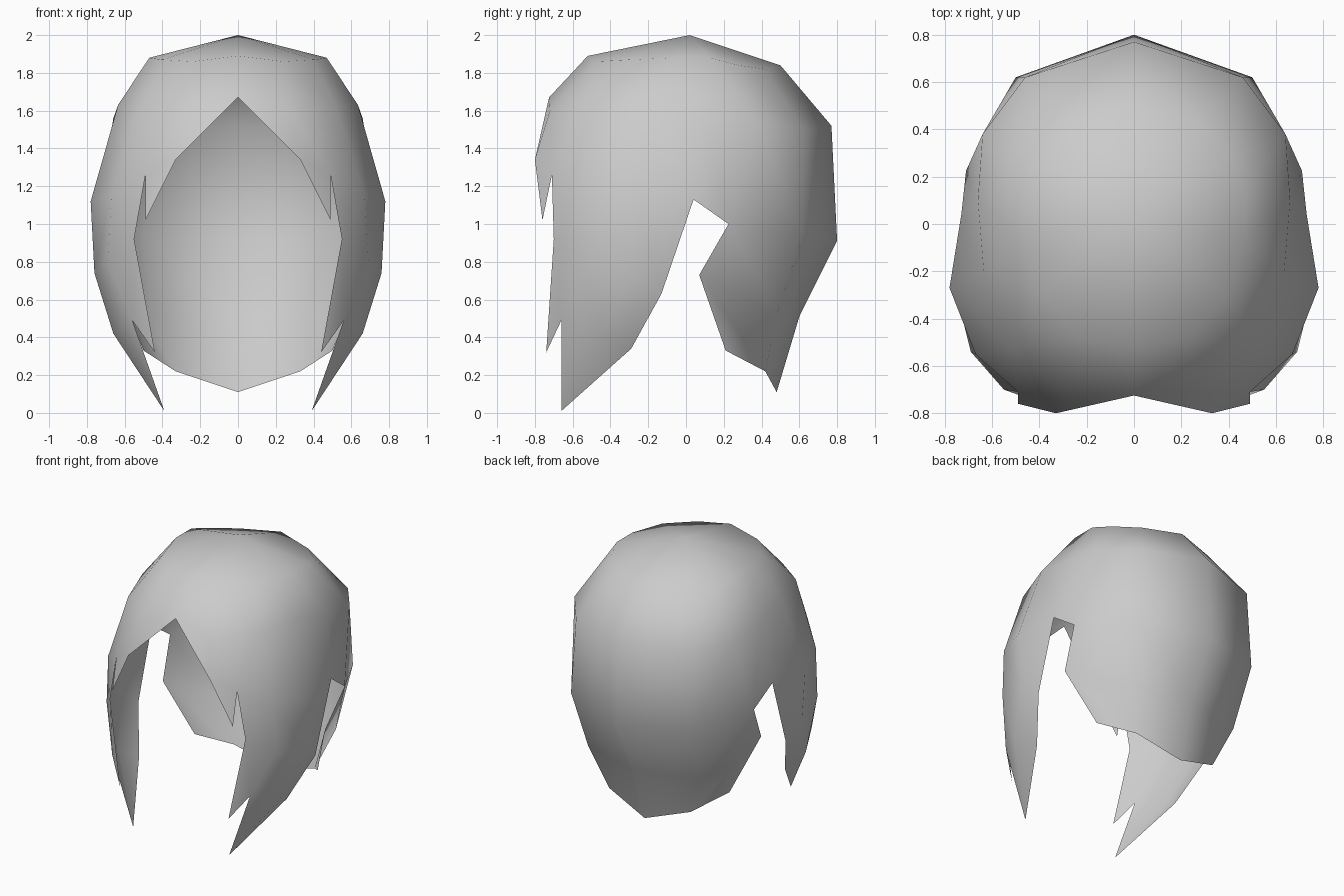
import bpy
import bmesh
import math

cube = bpy.data.objects.get("Cube")
if cube:
    bpy.data.objects.remove(cube, do_unlink=True)

# One flat grey for the whole hairpiece
grey = bpy.data.materials.new("light_grey")
grey.use_nodes = True
grey.diffuse_color = (0.6, 0.6, 0.6, 1)
bsdf = next(n for n in grey.node_tree.nodes if n.type == 'BSDF_PRINCIPLED')
bsdf.inputs["Base Color"].default_value = (0.6, 0.6, 0.6, 1)
bsdf.inputs["Roughness"].default_value = 0.8

bm = bmesh.new()


def points(*coords):
    return [bm.verts.new(c) for c in coords]


def strip(upper, lower):
    """Fill between two rows; a repeated point turns a quad into a triangle."""
    for i in range(len(upper) - 1):
        loop = [upper[i], upper[i + 1], lower[i + 1], lower[i]]
        loop = list(dict.fromkeys(loop))
        if len(loop) > 2:
            bm.faces.new(loop)


# Rings of one half, each running from the front centre to the back centre
crown, = points((0, 0.02, 2.0))
top = points((0, -0.52, 1.89), (0.24, -0.48, 1.86), (0.40, -0.30, 1.87), (0.47, -0.05, 1.88),
             (0.47, 0.13, 1.88), (0.42, 0.28, 1.84), (0.28, 0.42, 1.82), (0, 0.50, 1.84))
brow = points((0, -0.725, 1.67), (0.28, -0.72, 1.60), (0.52, -0.53, 1.62), (0.635, -0.20, 1.63),
              (0.66, 0.10, 1.56), (0.64, 0.38, 1.53), (0.46, 0.62, 1.50), (0, 0.77, 1.52))
fringe, fringe_gap, temple, side, ear_top, ear_back, nape_side, nape = points(
    (0.33, -0.80, 1.34), (0.49, -0.71, 1.26), (0.67, -0.55, 1.15), (0.78, -0.27, 1.12),
    (0.73, 0.04, 1.13), (0.71, 0.225, 1.0), (0.50, 0.62, 0.95), (0, 0.80, 0.91))

# Crown, upper dome and upper sides
strip([crown] * 8, top)
strip(top, brow)
strip([brow[0], brow[1], brow[2], brow[2]] + brow[3:],
      [fringe, fringe, fringe_gap, temple, side, ear_top, ear_back, nape_side, nape])

# Pointed fringe tip
fringe_tip, = points((0.49, -0.76, 1.02))
bm.faces.new([fringe, fringe_tip, fringe_gap])

# Long side lock in front of the ear
cheek = points((0.55, -0.70, 0.92), (0.69, -0.54, 0.80), (0.76, -0.26, 0.74), (0.72, -0.13, 0.63))
strip([fringe_gap, temple, side, ear_top], cheek)
inner_tip, lock_gap, lock_side, lock_back, lock_tip = points(
    (0.44, -0.74, 0.32), (0.56, -0.66, 0.49), (0.66, -0.45, 0.42),
    (0.60, -0.29, 0.34), (0.39, -0.66, 0.01))
strip([cheek[0], cheek[0], cheek[1], cheek[2], cheek[3]],
      [inner_tip, lock_gap, lock_gap, lock_side, lock_back])
strip([lock_gap, lock_side, lock_back], [lock_tip] * 3)

# Back flap tapering to the neck
flap = points((0.66, 0.07, 0.73), (0.46, 0.48, 0.52), (0, 0.60, 0.51))
hem = points((0.50, 0.21, 0.33), (0.33, 0.42, 0.22), (0, 0.48, 0.11))
strip([ear_back, nape_side, nape], flap)
strip(flap, hem)

bmesh.ops.recalc_face_normals(bm, faces=bm.faces[:])
mesh = bpy.data.meshes.new("hair_shell")
# Make sure the shell faces outward
bm.normal_update()
if crown.normal.z < 0:
    bmesh.ops.reverse_faces(bm, faces=bm.faces[:])
bm.to_mesh(mesh)
bm.free()
mesh.materials.append(grey)

hair = bpy.data.objects.new("hair_shell", mesh)
bpy.context.collection.objects.link(hair)
mirror = hair.modifiers.new("mirror_halves", 'MIRROR')
mirror.use_clip = True
mirror.merge_threshold = 0.001

# Smooth shading over the low-poly shell
bpy.ops.object.select_all(action='DESELECT')
hair.select_set(True)
bpy.context.view_layer.objects.active = hair
bpy.ops.object.shade_smooth_by_angle(angle=math.radians(70))
